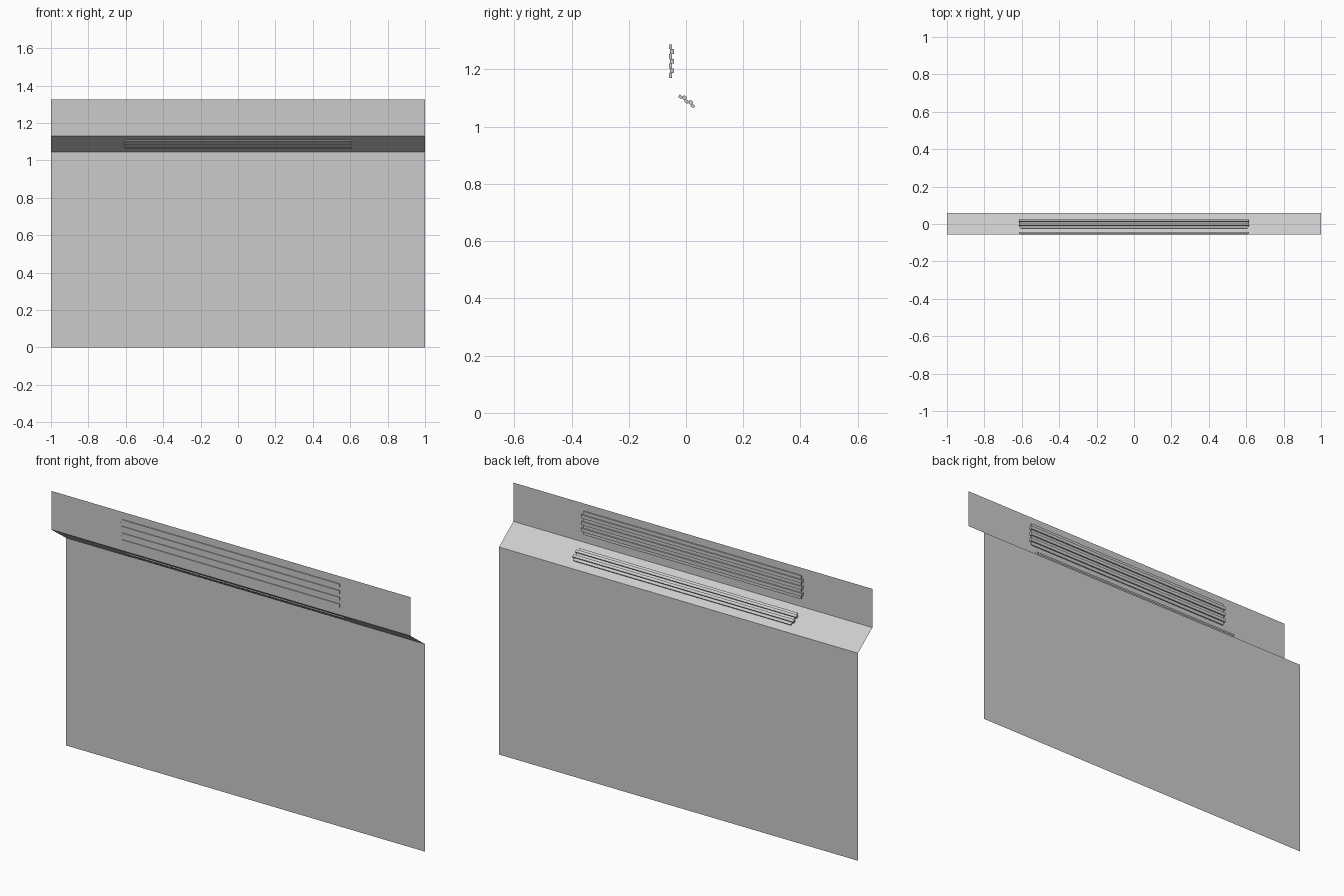
import bpy
import bmesh
from mathutils import Matrix, Vector

cube = bpy.data.objects.get("Cube")
if cube:
    bpy.data.objects.remove(cube, do_unlink=True)

grey = bpy.data.materials.new("light_grey")
grey.use_nodes = True
colour = (0.6, 0.6, 0.6, 1)
grey.diffuse_color = colour
grey.node_tree.nodes["Principled BSDF"].inputs["Base Color"].default_value = colour


def finish(bm, name):
    mesh = bpy.data.meshes.new(name)
    bm.to_mesh(mesh)
    bm.free()
    mesh.materials.append(grey)
    obj = bpy.data.objects.new(name, mesh)
    bpy.context.scene.collection.objects.link(obj)
    return obj


# Thin folded sheet: tall lower panel, sloped ledge, upright upper strip
PROFILE = [(0.06, 0), (0.06, 1.045), (-0.055, 1.13), (-0.055, 1.325)]


def sheet(name, low, high):
    bm = bmesh.new()
    corners = [(-1, *low), (1, *low), (1, *high), (-1, *high)]
    bm.faces.new([bm.verts.new(c) for c in corners])
    return finish(bm, name)


names = ["lower_panel", "sloped_ledge", "upper_strip"]
for name, low, high in zip(names, PROFILE, PROFILE[1:]):
    sheet(name, low, high)


# Louvre: alternating front and back bars stacked along a direction in the yz plane
def louvre(name, centre, up, count, pitch):
    up = Vector((0, *up)).normalized()
    side = Vector((1, 0, 0))
    back = up.cross(side)
    bm = bmesh.new()
    for i in range(count):
        is_front = i % 2 == 0
        near, far = (-0.005, 0.006) if is_front else (-0.001, 0.013)
        half_width = 0.607 if is_front else 0.615
        middle = Vector((0, *centre)) + up * (i - (count - 1) / 2) * pitch
        middle += back * (near + far) / 2
        basis = Matrix((side, back, up)).transposed().to_4x4()
        size = Matrix.Diagonal((2 * half_width, far - near, pitch, 1))
        bmesh.ops.create_cube(bm, size=1,
                              matrix=Matrix.Translation(middle) @ basis @ size)
    bmesh.ops.recalc_face_normals(bm, faces=bm.faces)
    return finish(bm, name)


louvre("upper_louvre", (-0.055, 1.229), (0, 1), 7, 0.0168)
louvre("ledge_louvre", (0.002, 1.088), (-0.115, 0.085), 5, 0.0135)
